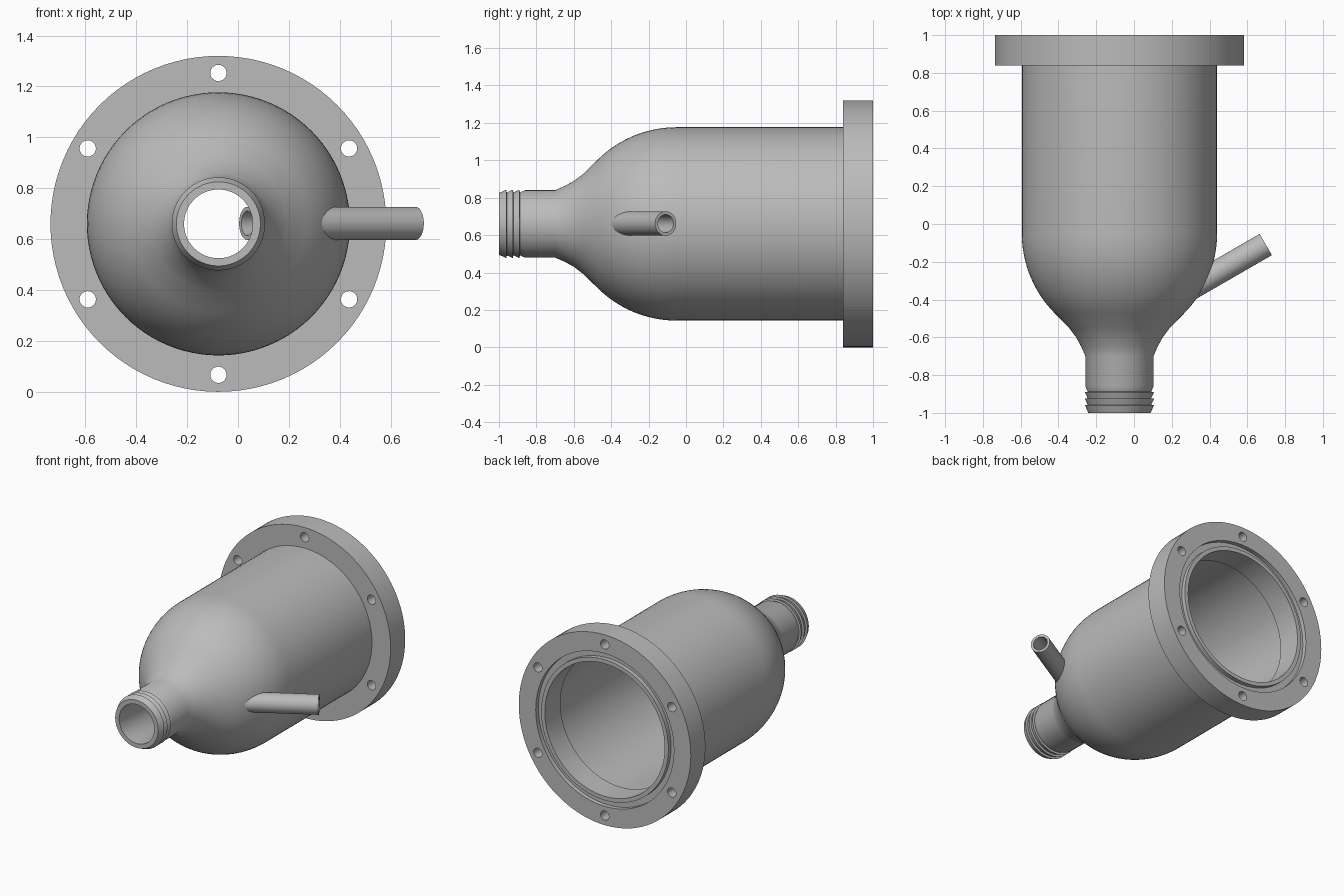
import bpy, bmesh, math
from mathutils import Vector, Matrix

cube = bpy.data.objects.get("Cube")
if cube:
    bpy.data.objects.remove(cube, do_unlink=True)

CENTRE = Vector((-0.077, 0, 0.66))
SEGMENTS = 96

grey = bpy.data.materials.new("plain_grey")
grey.use_nodes = True
COLOUR = (0.5, 0.5, 0.5, 1)
grey.diffuse_color = COLOUR
grey.node_tree.nodes["Principled BSDF"].inputs["Base Color"].default_value = COLOUR


def lathe(name, profile, place, segments):
    """Revolve a closed (along, radius) profile about local z."""
    bm = bmesh.new()
    verts = [bm.verts.new((r, 0, a)) for a, r in profile]
    edges = [bm.edges.new((v, verts[i - 1])) for i, v in enumerate(verts)]
    bmesh.ops.spin(bm, geom=verts + edges, axis=(0, 0, 1), cent=(0, 0, 0),
                   angle=math.tau, steps=segments, use_duplicate=False)
    bmesh.ops.remove_doubles(bm, verts=bm.verts, dist=1e-5)
    bmesh.ops.recalc_face_normals(bm, faces=bm.faces)
    return finish(name, bm, place)


def rod(name, radius, length, place):
    """Solid cylinder along local z, starting at its origin."""
    bm = bmesh.new()
    bmesh.ops.create_cone(bm, cap_ends=True, segments=32, radius1=radius, radius2=radius,
                          depth=length, matrix=Matrix.Translation((0, 0, length / 2)))
    return finish(name, bm, place)


def finish(name, bm, place):
    bm.transform(place)
    mesh = bpy.data.meshes.new(name)
    bm.to_mesh(mesh)
    bm.free()
    mesh.materials.append(grey)
    obj = bpy.data.objects.new(name, mesh)
    bpy.context.collection.objects.link(obj)
    return obj


def aim(origin, direction):
    turn = Vector(direction).to_track_quat('Z', 'Y').to_matrix().to_4x4()
    return Matrix.Translation(origin) @ turn


def select(obj):
    bpy.ops.object.select_all(action='DESELECT')
    obj.select_set(True)
    bpy.context.view_layer.objects.active = obj


def cut(obj, cutter):
    cutter.hide_render = True
    mod = obj.modifiers.new("cut", 'BOOLEAN')
    mod.operation, mod.solver, mod.object = 'DIFFERENCE', 'EXACT', cutter
    select(obj)
    bpy.ops.object.modifier_apply(modifier=mod.name)
    bpy.data.objects.remove(cutter, do_unlink=True)


def dome(radius, bend):
    """Shoulder arc running from the cone up to the straight wall."""
    angles = [math.radians(45 * (1 - i / 12)) for i in range(13)]
    return [(-0.05 - bend * math.sin(t), radius - bend * (1 - math.cos(t))) for t in angles]


# Vessel: ribbed neck, flared shoulder, straight wall, flange with seal groove
ribs = [(-1, 0.165)]
for y in (-0.96, -0.925, -0.89):
    ribs += [(y, 0.183), (y + 0.002, 0.168)]
neck = [(-0.86, 0.18), (-0.70, 0.18), (-0.65, 0.202), (-0.60, 0.229), (-0.55, 0.267)]
flange = [(0.84, 0.517), (0.84, 0.66), (1, 0.66), (1, 0.53), (0.97, 0.53),
          (0.97, 0.488), (1, 0.488), (1, 0.46), (0.83, 0.46), (0.83, 0.472)]
inner_neck = [(-0.53, 0.224), (-0.58, 0.185), (-0.63, 0.158), (-0.69, 0.135), (-1, 0.135)]
profile = ribs + neck + dome(0.517, 0.6) + flange + dome(0.472, 0.57)[::-1] + inner_neck
vessel = lathe("vessel", profile, aim(CENTRE, (0, 1, 0)), SEGMENTS)

# Bolt holes through the flange
for i in range(6):
    a = math.radians(30 + 60 * i)
    spot = CENTRE + Vector((0.593 * math.cos(a), 0.75, 0.593 * math.sin(a)))
    cut(vessel, rod("bolt_cutter", 0.032, 0.4, aim(spot, (0, 1, 0))))

# Angled side tube passing through the shoulder wall
tilt = math.radians(30)
tube_place = aim((0.037, -0.49, 0.662), (math.cos(tilt), math.sin(tilt), 0))
cut(vessel, rod("port_cutter", 0.056, 0.76, tube_place))
tube = lathe("side_tube", [(0, 0.048), (0, 0.065), (0.763, 0.065), (0.763, 0.048)],
             tube_place, 48)

for obj in (vessel, tube):
    select(obj)
    bpy.ops.object.shade_smooth_by_angle(angle=math.radians(25))
